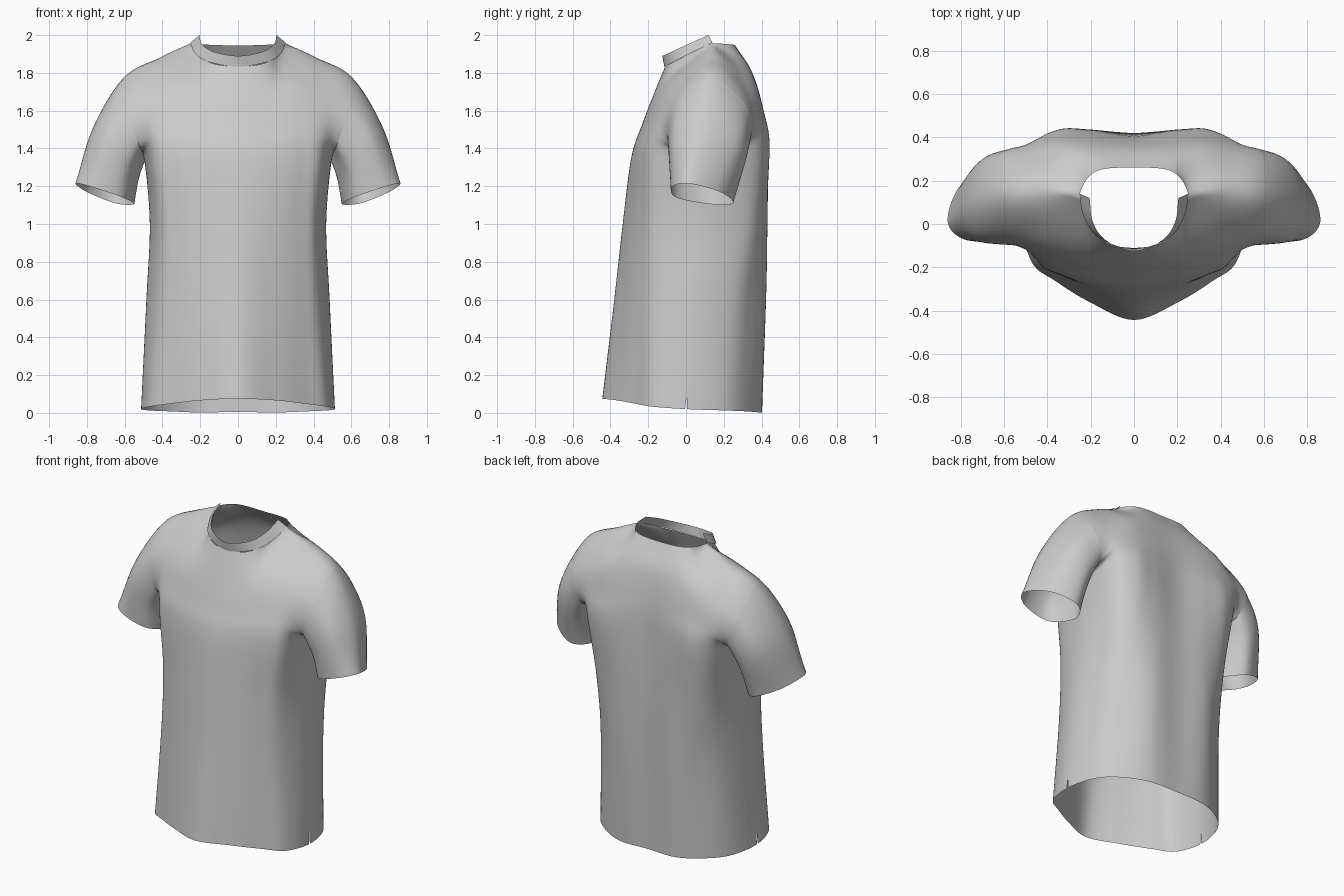
import bpy, bmesh
from mathutils import Vector

if "Cube" in bpy.data.objects:
    bpy.data.objects.remove(bpy.data.objects["Cube"])

N = 8  # samples per spline span


def spline(pts, n=N, first=None, last=None, closed=False):
    """Catmull-Rom samples through the points."""
    p = [Vector(q) for q in pts]
    if closed:
        p = [p[-1]] + p + p[:2]
    else:
        a = Vector(first) if first is not None else 2 * p[0] - p[1]
        b = Vector(last) if last is not None else 2 * p[-1] - p[-2]
        p = [a] + p + [b]
    out = []
    for k in range(1, len(p) - 2):
        a, b, c, d = p[k - 1:k + 3]
        for s in range(n):
            t = s / n
            out.append(0.5 * (2 * b + (c - a) * t + (2 * a - 5 * b + 4 * c - d) * t * t
                              + (3 * b - a - 3 * c + d) * t ** 3))
    if not closed:
        out.append(p[-2].copy())
    return out


def add_grid(bm, rows, closed=False):
    vs = [[bm.verts.new(p) for p in r] for r in rows]
    m = len(rows[0])
    for j in range(len(rows) - 1):
        for i in range(m if closed else m - 1):
            k = (i + 1) % m
            bm.faces.new((vs[j][i], vs[j][k], vs[j + 1][k], vs[j + 1][i]))


def finish(name, bm):
    bmesh.ops.remove_doubles(bm, verts=bm.verts, dist=0.0008)
    bmesh.ops.recalc_face_normals(bm, faces=bm.faces)
    for f in bm.faces:
        f.smooth = True
    me = bpy.data.meshes.new(name)
    bm.to_mesh(me)
    bm.free()
    ob = bpy.data.objects.new(name, me)
    bpy.context.collection.objects.link(ob)
    mod = ob.modifiers.new("Mirror", 'MIRROR')
    mod.merge_threshold = 0.001


# Vertical guide curves, hem to neckline / shoulder, from the centre to the side
side = [(.513, 0, .02), (.485, .03, .6), (.467, .07, 1.0), (.495, .11, 1.33)]
tip = (.605, .13, 1.775)
front_guides = [
    [(0, -.443, .075), (0, -.38, .6), (0, -.335, 1.0), (0, -.29, 1.35),
     (0, -.235, 1.52), (0, -.17, 1.69), (0, -.11, 1.835)],
    [(.2, -.363, .066), (.18, -.33, .6), (.17, -.305, 1.0), (.17, -.275, 1.35),
     (.17, -.225, 1.52), (.17, -.155, 1.69), (.16, -.06, 1.86)],
    [(.36, -.265, .048), (.33, -.255, .6), (.32, -.245, 1.0), (.33, -.235, 1.35),
     (.31, -.20, 1.52), (.29, -.10, 1.735), (.25, .14, 1.957)],
    [(.47, -.18, .033), (.43, -.17, .6), (.42, -.165, 1.0), (.45, -.16, 1.34),
     (.45, -.155, 1.50), (.44, -.065, 1.71), (.42, .15, 1.878)],
    side + [(.525, -.085, 1.42), (.59, -.06, 1.62), tip],
]
back_guides = [
    [(0, .40, .005), (0, .415, .6), (0, .42, 1.0), (0, .41, 1.4),
     (0, .395, 1.6), (0, .35, 1.8), (0, .26, 1.945)],
    [(.2, .395, .002), (.2, .42, .6), (.2, .43, 1.0), (.2, .435, 1.4),
     (.2, .41, 1.6), (.19, .35, 1.8), (.175, .243, 1.95)],
    [(.36, .32, .008), (.34, .35, .6), (.35, .39, 1.0), (.35, .435, 1.4),
     (.34, .41, 1.58), (.32, .34, 1.78), (.25, .14, 1.957)],
    [(.47, .2, .013), (.44, .24, .6), (.43, .29, 1.0), (.46, .35, 1.38),
     (.46, .385, 1.53), (.45, .325, 1.715), (.42, .15, 1.878)],
    side + [(.53, .33, 1.44), (.59, .32, 1.62), tip],
]

# Sleeve rings, starting under the arm and going round by the front
middle = spline([(.525, .11, 1.24), (.59, -.07, 1.29), (.71, -.07, 1.45),
                 (.765, .09, 1.515), (.715, .285, 1.44), (.60, .30, 1.30)], closed=True)
cuff = spline([(.55, .13, 1.105), (.61, -.05, 1.14), (.77, -.075, 1.195),
               (.86, .01, 1.215), (.80, .18, 1.17), (.65, .25, 1.11)], closed=True)


def clamp(v):
    return max(0, min(1, v))


def shoulder_blend(j):
    """0 at the armpit, 1 over the shoulder cap."""
    return clamp(j / N - 4.4)


def panel(guides, other, sign):
    # columns run smoothly over the shoulder seam into the other panel
    cols = [spline(g, last=o[5] if k > 2 else None)
            for k, (g, o) in enumerate(zip(guides, other))]
    wrap = spline(other[3])
    rows = []
    for j in range(6 * N + 1):
        c = [col[j] for col in cols]
        mirrored = Vector((-c[1].x, c[1].y, c[1].z))
        # wrap round the side below the armhole, flow into the sleeve above
        last = (2 * c[4] - c[3]).lerp(wrap[j], clamp(4 - j / N))
        if j > 4 * N:
            last = last.lerp(middle[3 * N + sign * (6 * N - j)], shoulder_blend(j))
        if j < 6 * N:
            rows.append(spline(c, first=mirrored, last=last))
    # top row: rounded neckline, then a corner into the shoulder seam
    neck_end = c[2] + Vector((0, -sign * .15, 0))
    rows.append(spline(c[:3], first=mirrored, last=neck_end)
                + spline(c[2:], last=last)[1:])
    return rows


front = panel(front_guides, back_guides, -1)
back = panel(back_guides, front_guides, 1)

# Weld side seam and shoulder seam
for j in range(3 * N + 1):
    front[j][-1] = back[j][-1] = (front[j][-1] + back[j][-1]) / 2
for i in range(2 * N, 4 * N + 1):
    front[-1][i] = back[-1][i] = (front[-1][i] + back[-1][i]) / 2
# Small slit at the hem
front[0][-1] = front[0][-1] + Vector((0, -.005, 0))
back[0][-1] = back[0][-1] + Vector((0, .005, 0))

bm = bmesh.new()
add_grid(bm, front)
add_grid(bm, back)
finish("shirt_body", bm)

# Sleeves: lofted from the armhole through a middle ring to the cuff
edge = [(front, j) for j in range(3 * N, 6 * N)] + [(back, j) for j in range(6 * N, 3 * N, -1)]
strands = []
for (rows, j), m, c in zip(edge, middle, cuff):
    a = rows[j][-1]
    start = (2 * a - m).lerp(rows[j][3 * N], shoulder_blend(j))
    strands.append(spline([a, m, c], first=start))
bm = bmesh.new()
add_grid(bm, list(zip(*strands)), closed=True)
finish("sleeves", bm)

# Collar band, open at the back
low = spline([(0, -.115, 1.833), (.16, -.065, 1.86), (.23, .03, 1.907), (.252, .14, 1.96)],
             first=(-.16, -.065, 1.86))
high = spline([(0, -.125, 1.89), (.13, -.075, 1.912), (.19, .01, 1.952), (.205, .12, 2.0)],
              first=(-.13, -.075, 1.912))
bm = bmesh.new()
add_grid(bm, [low, [(a + b) / 2 for a, b in zip(low, high)], high])
finish("collar", bm)
